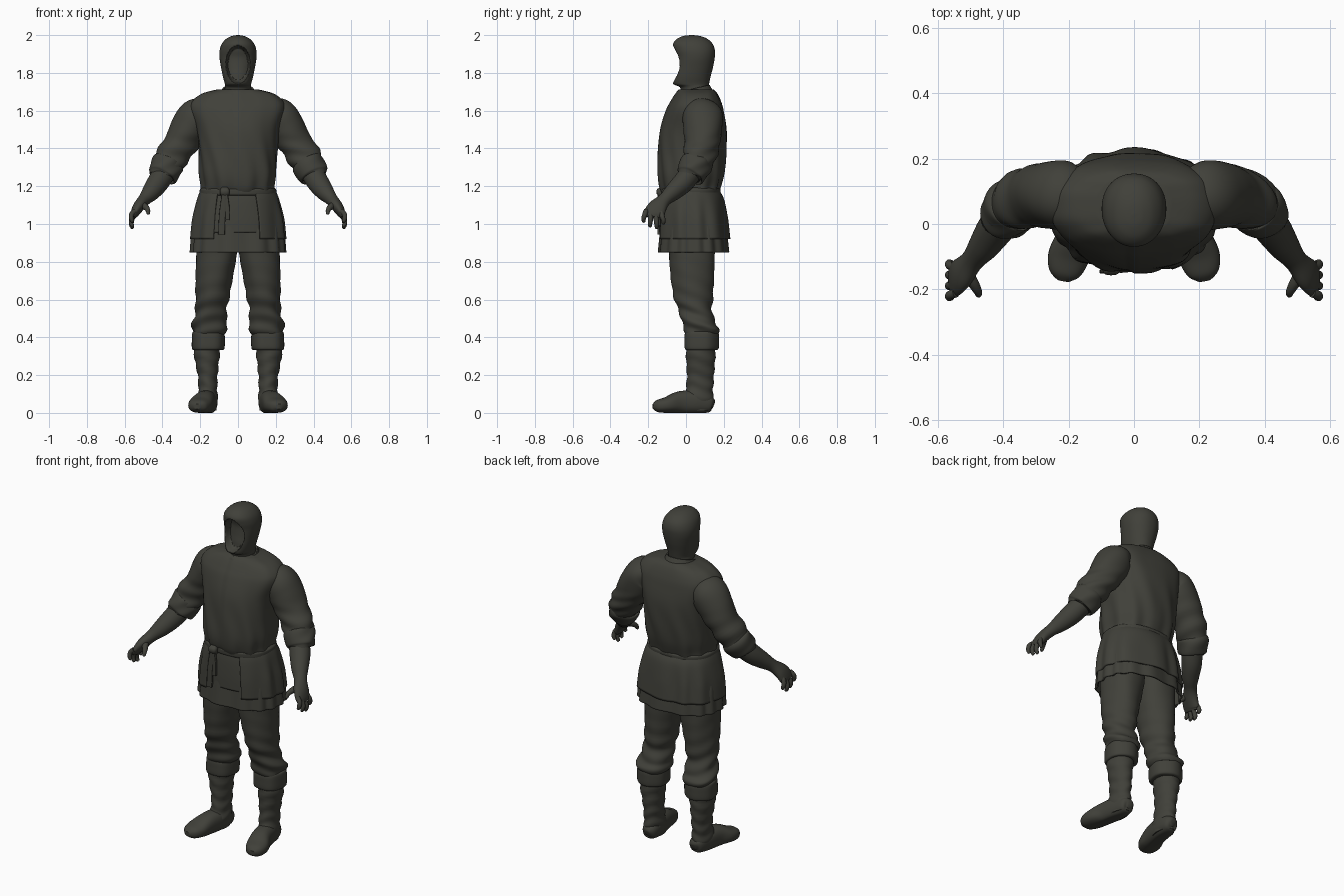
import bpy, bmesh, math
from mathutils import Vector
from math import sin, cos, pi, radians

mat = bpy.data.materials.new("dark olive")
mat.diffuse_color = (0.052, 0.052, 0.042, 1)


def spline(keys, steps):
    """Catmull-Rom interpolation of tuples."""
    out = []
    for i in range(len(keys) - 1):
        k = [keys[max(0, min(len(keys) - 1, i + d))] for d in (-1, 0, 1, 2)]
        for j in range(steps):
            t = j / steps
            out.append(tuple(0.5 * (2 * b + (c - a) * t + (2 * a - 5 * b + 4 * c - d) * t * t
                                    + (3 * b - a - 3 * c + d) * t ** 3) for a, b, c, d in zip(*k)))
    return out + [tuple(keys[-1])]


def outline(c, u, v, n, p, fold, arc):
    """Superellipse ring about c, pushed outward by the fold function."""
    pts, m = [], n if arc is None else n + 1
    for i in range(m):
        a = 2 * pi * i / n if arc is None else arc[0] + (arc[1] - arc[0]) * i / n
        d = u * math.copysign(abs(cos(a)) ** (2 / p), cos(a)) + v * math.copysign(abs(sin(a)) ** (2 / p), sin(a))
        q = c + d
        pts.append(q + d.normalized() * fold(a, q) if fold else q)
    return pts


def skin(name, rings, closed=True, caps=True, thick=0, edit=None):
    bm = bmesh.new()
    rows = [[bm.verts.new(edit(q) if edit else q) for q in r] for r in rings]
    n = len(rows[0])
    for r0, r1 in zip(rows, rows[1:]):
        for i in range(n if closed else n - 1):
            j = (i + 1) % n
            bm.faces.new((r0[i], r0[j], r1[j], r1[i]))
    if caps:
        bm.faces.new(rows[0])
        bm.faces.new(rows[-1])
    bmesh.ops.recalc_face_normals(bm, faces=bm.faces)
    me = bpy.data.meshes.new(name)
    bm.to_mesh(me)
    bm.free()
    me.materials.append(mat)
    ob = bpy.data.objects.new(name, me)
    bpy.context.collection.objects.link(ob)
    if thick:
        mod = ob.modifiers.new("thickness", "SOLIDIFY")
        mod.thickness, mod.offset = thick, 0
    bpy.ops.object.select_all(action='DESELECT')
    ob.select_set(True)
    bpy.context.view_layer.objects.active = ob
    bpy.ops.object.shade_smooth_by_angle(angle=radians(45))
    return ob


def stack(name, keys, n=64, p=2.0, fold=None, steps=6, s=1, arc=None, **kw):
    """Horizontal rings from (x0, x1, y0, y1, z)."""
    rings = []
    for x0, x1, y0, y1, z in spline(keys, steps):
        c = Vector((s * (x0 + x1) / 2, (y0 + y1) / 2, z))
        rings.append(outline(c, Vector((s * (x1 - x0) / 2, 0, 0)), Vector((0, (y1 - y0) / 2, 0)), n, p, fold, arc))
    return skin(name, rings, closed=arc is None, **kw)


def tube(name, keys, ref=(0, 1, 0), n=32, p=2.0, fold=None, steps=6, s=1, **kw):
    """Rings square to a path of (x, y, z, radius along ref, other radius)."""
    ks = spline(keys, steps)
    P = [Vector((s * k[0], k[1], k[2])) for k in ks]
    rings = []
    for i, k in enumerate(ks):
        t = (P[min(i + 1, len(P) - 1)] - P[max(i - 1, 0)]).normalized()
        u = Vector(ref)
        u = (u - t * u.dot(t)).normalized()
        rings.append(outline(P[i], u * k[3], t.cross(u) * k[4], n, p, fold, None))
    return skin(name, rings, **kw)


def sym(keys):
    return [(-k[0],) + tuple(k) for k in keys]


# hooded head with hollow face opening
def hollow(q):
    e = (q.x / 0.064) ** 2 + ((q.z - 1.845) / 0.1) ** 2
    if e < 1 and q.y < 0.04:
        q = Vector((q.x, q.y + 0.05 * min(1, (1 - e) * 3.5), q.z))
    return q


stack("hooded_head", sym([(.07, -.03, .12, 1.66), (.068, -.03, .118, 1.72), (.07, -.068, .122, 1.742),
      (.08, -.07, .13, 1.78), (.09, -.062, .143, 1.83), (.098, -.058, .152, 1.88), (.097, -.066, .153, 1.92),
      (.085, -.068, .14, 1.955), (.06, -.045, .11, 1.982), (.03, -.01, .07, 1.996), (.004, .026, .034, 2.0)]),
      n=128, p=2.15, steps=8, edit=hollow)


# tunic body with overlapping front and soft creases
def tunic_fold(a, q):
    low = max(0, min(1, (1.5 - q.z) / 0.3))
    f = (0.001 + 0.004 * low) * sin(11 * a + 2.5 * sin(9 * q.z)) + 0.002 * sin(5 * a + 14 * q.z)
    if q.y < 0 and -0.012 < q.x < 0.1:
        f += 0.007 * (1 - (q.x + 0.012) / 0.112)
    return f


stack("tunic_body", sym([(.195, -.12, .17, 1.16), (.192, -.138, .183, 1.2), (.203, -.147, .2, 1.27),
      (.207, -.143, .213, 1.38), (.22, -.13, .216, 1.5), (.25, -.1, .2, 1.6), (.24, -.075, .185, 1.65),
      (.19, -.05, .165, 1.69), (.11, -.03, .145, 1.712)]), n=160, p=2.45, fold=tunic_fold)
tube("collar", [(0, .052, 1.665, .1, .1), (0, .046, 1.69, .09, .088), (0, .04, 1.715, .083, .078)],
     n=64, caps=False, thick=.01)


# skirts of the tunic
def skirt_fold(a, q):
    return 0.006 * max(0, min(1, (1.17 - q.z) / 0.15)) * sin(10 * a + 1.5 * sin(3 * a))


stack("coat_skirt", sym([(.195, -.122, .172, 1.175), (.212, -.133, .195, 1.13), (.235, -.14, .212, 1.03),
      (.247, -.143, .224, .92)]), n=160, p=2.3, fold=skirt_fold, arc=(radians(-66), radians(241)),
      caps=False, thick=.01)
stack("front_panel", sym([(.19, -.115, .165, 1.175), (.205, -.125, .185, 1.12), (.228, -.132, .2, 1.03),
      (.235, -.134, .21, .955)]), n=48, p=2.3, arc=(radians(-130), radians(-50)), caps=False, thick=.008)
stack("under_skirt", sym([(.195, -.11, .17, 1.1), (.23, -.125, .2, 1.0), (.24, -.133, .212, .92),
      (.246, -.14, .22, .85)]), n=160, p=2.3, caps=False, thick=.01,
      fold=lambda a, q: 0.006 * sin(14 * a + 2 * sin(2 * a)))

# belt, knot and hanging ends
stack("belt", sym([(.19, -.115, .165, 1.192), (.201, -.131, .181, 1.185), (.203, -.133, .183, 1.17),
      (.201, -.13, .18, 1.155), (.19, -.115, .165, 1.148)]), n=96, p=2.35)
stack("belt_knot", [(-.085, -.055, -.14, -.11, 1.14), (-.095, -.045, -.155, -.11, 1.16),
      (-.095, -.045, -.155, -.11, 1.18), (-.085, -.055, -.14, -.11, 1.195)], n=24, p=3)
stack("belt_end_long", [(-.105, -.07, -.152, -.138, .945), (-.1, -.066, -.152, -.136, 1.05),
      (-.086, -.06, -.15, -.13, 1.16)], n=24, p=5)
stack("belt_end_short", [(-.07, -.045, -.15, -.135, 1.02), (-.07, -.045, -.15, -.132, 1.09),
      (-.078, -.055, -.15, -.128, 1.16)], n=24, p=5)


def sleeve_fold(a, q):
    g = max(0, min(1, (1.5 - q.z) / 0.12))
    return 0.005 * g * sin(75 * q.z + 2 * sin(a) + a) + 0.002 * sin(3 * a + 20 * q.z)


def trouser_fold(a, q):
    g = max(0, min(1, (0.72 - q.z) / 0.2))
    return (0.001 + 0.005 * g) * sin(70 * q.z + 2 * sin(a) + a) + 0.002 * sin(4 * a + 12 * q.z)


def boot_fold(a, q):
    return 0.003 * sin(90 * q.z + 1.5 * sin(2 * a)) if q.z > 0.06 else 0


for side, s in (("left", 1), ("right", -1)):
    # arm: sleeve, rolled cuff, forearm with palm
    tube(side + "_sleeve", [(.17, .085, 1.59, .085, .075), (.215, .088, 1.57, .105, .098), (.255, .09, 1.51, .103, .1),
         (.305, .085, 1.425, .093, .088), (.358, .065, 1.345, .085, .086), (.395, .032, 1.27, .07, .07)],
         n=56, s=s, fold=sleeve_fold)
    tube(side + "_sleeve_cuff", [(.363, .062, 1.33, .07, .07), (.37, .057, 1.318, .084, .086),
         (.388, .036, 1.283, .082, .084), (.402, .022, 1.257, .076, .078), (.404, .02, 1.253, .06, .06)],
         n=48, s=s, fold=lambda a, q: 0.003 * sin(3 * a + 60 * q.z))
    tube(side + "_forearm", [(.37, .05, 1.305, .055, .058), (.42, -.01, 1.225, .056, .058), (.46, -.068, 1.17, .046, .048),
         (.495, -.112, 1.13, .036, .034), (.527, -.15, 1.09, .05, .03), (.547, -.168, 1.055, .054, .022),
         (.555, -.172, 1.035, .045, .014)], s=s)
    # fingers and thumb
    for i, (y, z) in enumerate(((-.224, 1.01), (-.19, .985), (-.155, .976), (-.12, 1.0))):
        yb = -.172 + (y + .172) * .75
        tube(f"{side}_finger_{i + 1}", [(.545, yb, 1.07, .014, .014), (.563, (y + yb) / 2, z + .042, .0135, .0135),
             (.565, y, z + .02, .012, .012), (.558, y, z + .003, .009, .009), (.556, y, z, .003, .003)], n=14, s=s)
    tube(side + "_thumb", [(.515, -.145, 1.105, .02, .02), (.492, -.18, 1.092, .017, .017),
         (.478, -.205, 1.075, .013, .013), (.475, -.217, 1.055, .009, .009), (.475, -.219, 1.05, .003, .003)],
         ref=(1, 0, 0), n=14, s=s)
    # leg: trousers, boot cuff, boot shaft, foot
    stack(side + "_trouser_leg", [(-.01, .21, -.095, .16, .99), (0, .22, -.093, .155, .87), (.028, .223, -.08, .147, .72),
          (.05, .223, -.06, .14, .6), (.063, .226, -.033, .138, .53), (.055, .243, -.022, .16, .475),
          (.057, .243, -.012, .178, .445), (.075, .235, 0, .165, .415)], n=64, p=2.15, s=s, fold=trouser_fold)
    stack(side + "_boot_cuff", [(.085, .23, .01, .15, .432), (.073, .241, -.007, .17, .424), (.07, .244, -.01, .173, .385),
          (.073, .243, -.008, .17, .34), (.09, .23, .01, .15, .332)], n=48, p=2.2, s=s,
          fold=lambda a, q: 0.002 * sin(5 * a))
    stack(side + "_boot_shaft", [(.085, .235, 0, .158, .4), (.097, .233, 0, .156, .31), (.108, .213, .005, .148, .2),
          (.11, .21, 0, .143, .13), (.108, .212, -.02, .143, .07), (.115, .205, -.02, .135, .012)],
          n=48, s=s, fold=boot_fold)
    tube(side + "_boot_foot", [(.155, .147, .04, .012, .015), (.155, .13, .045, .04, .042), (.162, .06, .055, .053, .06),
         (.178, -.03, .055, .056, .06), (.2, -.1, .042, .063, .043), (.212, -.15, .036, .048, .032),
         (.217, -.174, .034, .018, .014)], ref=(1, 0, 0), p=2.4, s=s,
         edit=lambda q: Vector((q.x, q.y, max(0, q.z))))
